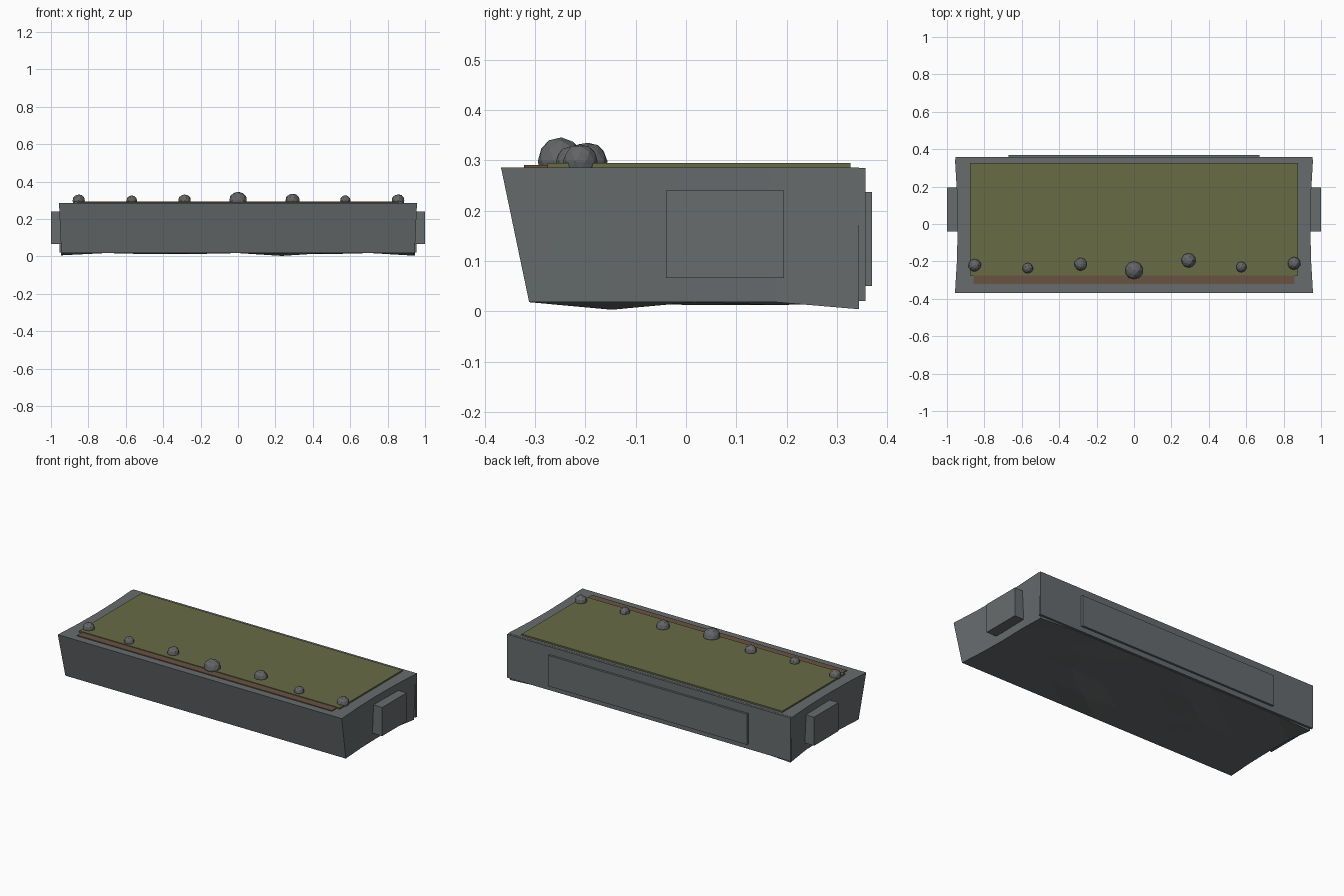
import bpy, bmesh, random
from mathutils import Vector

if "Cube" in bpy.data.objects:
    bpy.data.objects.remove(bpy.data.objects["Cube"])
random.seed(4)


def material(name, rgb):
    m = bpy.data.materials.new(name)
    m.diffuse_color = (*rgb, 1)
    m.use_nodes = True
    m.node_tree.nodes["Principled BSDF"].inputs["Base Color"].default_value = m.diffuse_color
    return m


STONE = material("stone grey", (0.135, 0.15, 0.155))
GRASS = material("moss green", (0.135, 0.145, 0.06))
DIRT = material("earth brown", (0.14, 0.085, 0.055))
ROCK = material("rock grey", (0.125, 0.13, 0.135))


def finish(name, bm, mat):
    bmesh.ops.recalc_face_normals(bm, faces=bm.faces)
    me = bpy.data.meshes.new(name)
    bm.to_mesh(me)
    bm.free()
    me.materials.append(mat)
    ob = bpy.data.objects.new(name, me)
    bpy.context.collection.objects.link(ob)
    return ob


def box(name, x, y, z, mat):
    bm = bmesh.new()
    bmesh.ops.create_cube(bm, size=1)
    for v in bm.verts:
        v.co = Vector([(a + b) / 2 + c * (b - a) for (a, b), c in zip((x, y, z), v.co)])
    return finish(name, bm, mat)


# Stone body: gridded block, front leaning out to the top, uneven underside
NX, NY = 8, 4
dips = {(5, 1): 0.003, (0, 4): 0.006, (8, 4): 0.004, (2, 2): 0.012, (3, 3): 0.013, (6, 3): 0.012}
bm = bmesh.new()
grid = {}
for i in range(NX + 1):
    for j in range(NY + 1):
        u, t = i / NX * 2 - 1, j / NY
        waist = 0.014 * (1 - (2 * t - 1) ** 2)
        for k, (hx, front) in enumerate(((0.945, -0.312), (0.957, -0.368))):
            z = 0.286 if k else dips.get((i, j), 0.018)
            grid[i, j, k] = bm.verts.new((u * (hx - waist), front + t * (0.344 - front), z))
for i in range(NX):
    for j in range(NY):
        for k in (0, 1):
            bm.faces.new([grid[i + a, j + b, k] for a, b in ((0, 0), (1, 0), (1, 1), (0, 1))])
for i in range(NX):
    for j in (0, NY):
        bm.faces.new([grid[i, j, 0], grid[i + 1, j, 0], grid[i + 1, j, 1], grid[i, j, 1]])
for j in range(NY):
    for i in (0, NX):
        bm.faces.new([grid[i, j, 0], grid[i, j + 1, 0], grid[i, j + 1, 1], grid[i, j, 1]])
bmesh.ops.triangulate(bm, faces=bm.faces)
finish("stone_body", bm, STONE)

# Back wall and raised panels
box("back_wall", (-0.955, 0.955), (0.343, 0.357), (0.02, 0.285), STONE)
box("back_panel", (-0.67, 0.67), (0.35, 0.37), (0.05, 0.237), STONE)
for side, s in (("left", -1), ("right", 1)):
    box(side + "_panel", sorted((s * 0.92, s * 1.0)), (-0.04, 0.195), (0.066, 0.24), STONE)

# Ground cover
box("grass_top", (-0.878, 0.878), (-0.275, 0.327), (0.284, 0.295), GRASS)
box("earth_strip", (-0.858, 0.858), (-0.322, -0.268), (0.282, 0.291), DIRT)

# Row of rocks along the front edge
rocks = [(-0.852, -0.22, 0.034), (-0.568, -0.236, 0.029), (-0.285, -0.215, 0.035),
         (0, -0.248, 0.048), (0.291, -0.195, 0.039), (0.574, -0.23, 0.029), (0.856, -0.21, 0.035)]
for n, (x, y, r) in enumerate(rocks):
    bm = bmesh.new()
    bmesh.ops.create_icosphere(bm, subdivisions=2, radius=r)
    for v in bm.verts:
        v.co = v.co * random.uniform(0.95, 1.03) + Vector((x, y, 0.298))
    finish(f"rock_{n + 1}", bm, ROCK)
